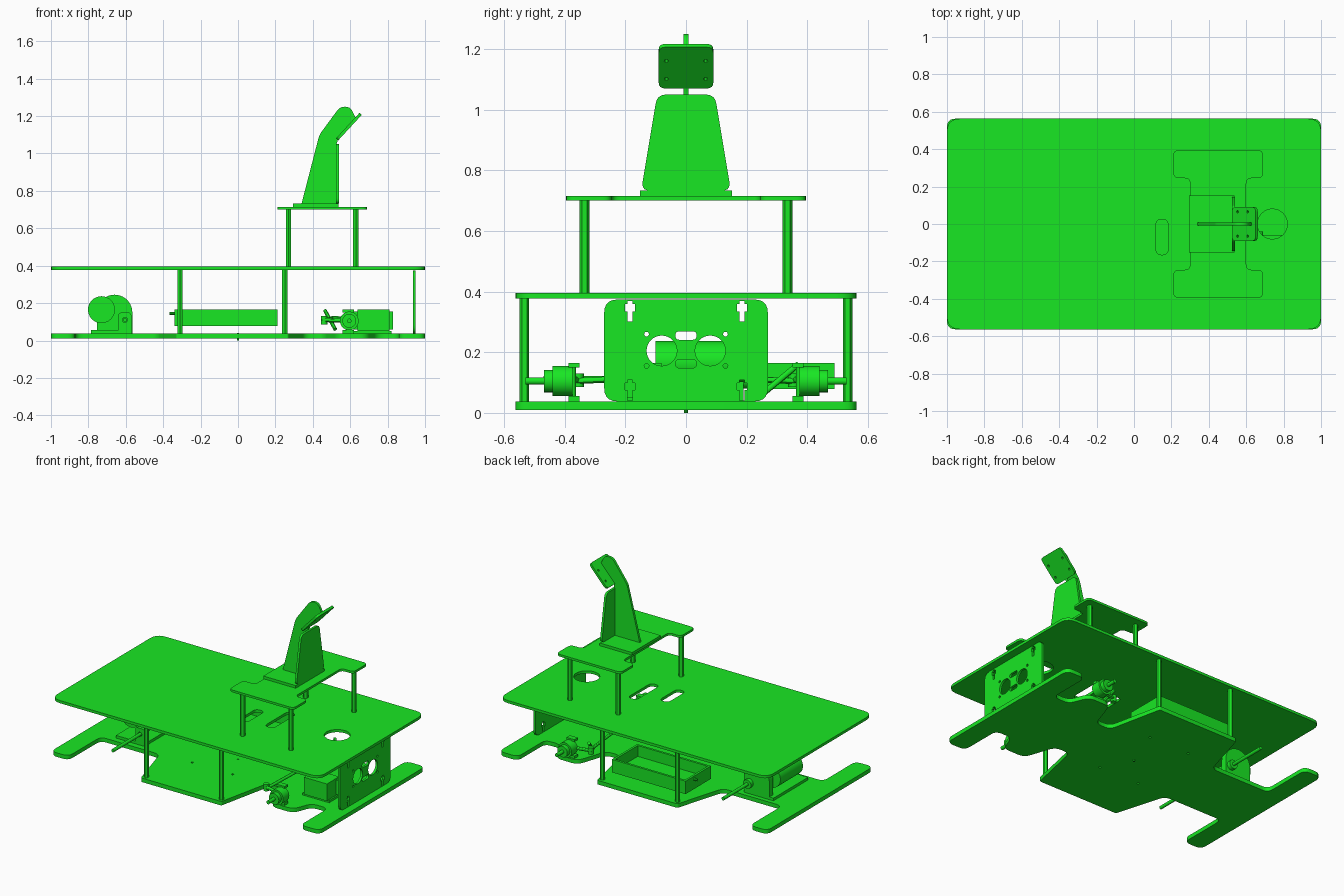
import bpy, bmesh
from math import pi, cos, sin, atan2
from mathutils import Matrix, Vector

if "Cube" in bpy.data.objects:
    bpy.data.objects.remove(bpy.data.objects["Cube"])

green = bpy.data.materials.new("green")
green.diffuse_color = (0.0095, 0.8, 0.0175, 1)
green.use_nodes = True
green.node_tree.nodes["Principled BSDF"].inputs["Base Color"].default_value = green.diffuse_color

# plane frames: profile (u, v) and extrusion axis in world space
XY = Matrix.Identity(4)
YZ = Matrix(((0, 0, 1, 0), (1, 0, 0, 0), (0, 1, 0, 0), (0, 0, 0, 1)))
XZ = Matrix(((1, 0, 0, 0), (0, 0, -1, 0), (0, 1, 0, 0), (0, 0, 0, 1)))


def rounded(pts, r, n=5):
    """Polygon with every corner rounded; a third value overrides the radius."""
    out = []
    for i, p in enumerate(pts):
        c = Vector(p[:2])
        rad = p[2] if len(p) > 2 else r
        a, b = Vector(pts[i - 1][:2]) - c, Vector(pts[(i + 1) % len(pts)][:2]) - c
        rad = min(rad, a.length * .49, b.length * .49)
        if rad <= 0:
            out.append(c)
            continue
        a, b = c + a.normalized() * rad, c + b.normalized() * rad
        out += [a * (1 - t) ** 2 + c * 2 * t * (1 - t) + b * t * t for t in [k / n for k in range(n + 1)]]
    return out


def rect(cu, cv, w, h, r=0.0):
    w, h = w / 2, h / 2
    return rounded([(cu - w, cv - h), (cu + w, cv - h), (cu + w, cv + h), (cu - w, cv + h)], r)


def circle(cu, cv, r, n=32):
    return [(cu + r * cos(2 * pi * k / n), cv + r * sin(2 * pi * k / n)) for k in range(n)]


def finish(name, me):
    bm = bmesh.new()
    bm.from_mesh(me)
    bmesh.ops.remove_doubles(bm, verts=bm.verts, dist=1e-5)
    bmesh.ops.recalc_face_normals(bm, faces=bm.faces)
    bm.to_mesh(me)
    bm.free()
    me.materials.clear()
    me.materials.append(green)
    ob = bpy.data.objects.new(name, me)
    bpy.context.collection.objects.link(ob)
    bpy.context.view_layer.objects.active = ob
    ob.select_set(True)
    bpy.ops.object.shade_smooth_by_angle()
    ob.select_set(False)
    return ob


def plate(name, loops, lo, hi, frame=XY):
    """Flat panel: first loop is the outline, the others are holes."""
    cu = bpy.data.curves.new(name, 'CURVE')
    cu.dimensions, cu.fill_mode, cu.extrude = '2D', 'BOTH', (hi - lo) / 2
    for loop in loops:
        s = cu.splines.new('POLY')
        s.points.add(len(loop) - 1)
        for q, p in zip(s.points, loop):
            q.co = (p[0], p[1], 0, 1)
        s.use_cyclic_u = True
    tmp = bpy.data.objects.new("tmp", cu)
    me = bpy.data.meshes.new_from_object(tmp)
    bpy.data.objects.remove(tmp)
    me.transform(frame @ Matrix.Translation((0, 0, (lo + hi) / 2)))
    return finish(name, me)


def rod(name, a, b, r, n=20):
    a, b = Vector(a), Vector(b)
    bm = bmesh.new()
    m = Matrix.Translation((a + b) / 2) @ (b - a).to_track_quat('Z', 'Y').to_matrix().to_4x4()
    bmesh.ops.create_cone(bm, cap_ends=True, segments=n, radius1=r, radius2=r, depth=(b - a).length, matrix=m)
    me = bpy.data.meshes.new(name)
    bm.to_mesh(me)
    bm.free()
    return finish(name, me)


def box(name, x0, x1, y0, y1, z0, z1):
    return plate(name, [rect((x0 + x1) / 2, (y0 + y1) / 2, x1 - x0, y1 - y0)], z0, z1)


# chassis base plate with wheel wells
half = [(1, .563), (.86, .563), (.86, .27), (.74, .27), (.69, .40), (.53, .40), (.46, .19), (.35, .19),
        (.27, .563, .01), (-.33, .563, .01), (-.43, .22), (-.87, .22), (-.87, .563), (-1, .563)]
outline = half + [(p[0], -p[1], *p[2:]) for p in reversed(half)]
plate("base_plate", [rounded(outline, .045)] +
      [circle(x, y, .008, 10) for x in (.1, -.2) for y in (.27, -.2)], .01, .037)
rod("base_screw", (0, 0, 0), (0, 0, .04), .007, 10)

# upper deck with camera cable slots and round hole
plate("top_deck", [rect(0, 0, 2, 1.126, .07), circle(.74, 0, .08),
                   rect(.15, -.07, .065, .19, .032), rect(.33, -.02, .065, .25, .032)], .378, .396)
for x in (.25, -.31):
    for y in (.533, -.533):
        rod("deck_post", (x, y, .03), (x, y, .385), .016, 6)

# front sensor panel
holes = [circle(.08 * s, .205, .05) for s in (1, -1)]
holes += [circle(.13 * s, z, .008, 10) for s in (1, -1) for z in (.155, .26)]
holes += [rect(0, z, .07, .028, .014) for z in (.255, .162)]
for s in (1, -1):
    for z in (.335, .075):
        c = .185 * s
        holes.append([(c + u, z + v) for u, v in (
            (-.008, -.034), (.008, -.034), (.008, 0), (.016, 0), (.016, .024), (.008, .024), (.008, .034),
            (-.008, .034), (-.008, .024), (-.016, .024), (-.016, 0), (-.008, 0))])
plate("front_panel", [rect(0, .206, .54, .336, .045)] + holes, .935, .95, YZ)

# raised H-shaped platform on four posts
q = [(.69, .395), (.21, .395), (.21, .245), (.30, .245)]
h = [(.60, .245), (.69, .245)] + q
plate("raised_platform", [rounded(h + [(x, -y) for x, y in reversed(h)], .03)], .70, .715)
for x in (.27, .63):
    for y in (.335, -.335):
        rod("platform_post", (x, y, .39), (x, y, .705), .016, 6)

# camera mast: foot, face panel, rib and tilted camera plate
box("mast_foot", .295, .537, -.152, .152, .715, .733)
plate("mast_face", [rounded([(-.148, .733), (.148, .733), (.095, 1.05), (-.095, 1.05)], .03)], .525, .54, YZ)
plate("mast_rib", [rounded([(.34, .733, 0), (.435, 1.10, .02), (.545, 1.25), (.60, 1.25), (.63, 1.19, 0),
                            (.54, 1.095, 0), (.527, 1.05, 0), (.527, .733, 0)], .035)], -.008, .008, XZ)
tilt = plate("camera_plate", [rect(0, 0, .18, .186, .025)] +
             [circle(.065 * s, v, .007, 10) for s in (1, -1) for v in (-.05, .03)], 0, .016, YZ)
tilt.rotation_euler = (0, atan2(.12, .13), 0)
tilt.location = (.587, 0, 1.149)

# battery tray: floor, rim walls and cable stub
box("tray_floor", -.34, .21, .22, .49, .078, .092)
plate("tray_walls", [rect(-.065, .355, .55, .27), rect(-.065, .355, .52, .24)], .078, .165)
rod("tray_cable", (-.365, .4, .145), (-.33, .4, .145), .008, 10)

# rear drive: motor, gear case, bearing bracket, axle
rod("rear_motor", (-.73, -.10, .165), (-.73, .14, .165), .072, 36)
arch = [(-.66 + .095 * cos(a), .15 + .095 * sin(a)) for a in [pi * k / 20 for k in range(21)]]
plate("gear_case", [[(-.755, .035), (-.565, .035)] + arch], -.19, -.15, XZ)
rod("gear_hub", (-.605, .18, .11), (-.605, .215, .11), .03)
plate("bearing_bracket", [rounded([(-.64, .035, 0), (-.57, .035, 0), (-.57, .15), (-.64, .15)], .02),
                          circle(-.605, .11, .014, 16)], .155, .18, XZ)
box("motor_foot", -.785, -.57, -.18, .19, .035, .055)
rod("rear_axle", (-.605, -.47, .11), (-.605, .47, .11), .011)

# steering knuckles, hubs and front axles
for s in (1, -1):
    for z0, z1 in ((.035, .055), (.15, .165)):
        box("knuckle_bracket", .56, .62, .37 * s - .018, .37 * s + .018, z0, z1)
    rod("kingpin", (.59, .375 * s, .04), (.59, .375 * s, .16), .012)
    rod("wheel_hub", (.595, .375 * s, .105), (.595, .44 * s, .105), .05, 28)
    rod("hub_flange", (.595, .43 * s, .105), (.595, .468 * s, .105), .037, 28)
    rod("front_axle", (.595, .46 * s, .105), (.595, .53 * s, .105), .012)
    rod("steering_arm", (.58, .38 * s, .105), (.45, .36 * s, .11), .011, 12)
    rod("tie_rod", (.47, .36 * s, .105), (.50, -.06, .12), .010, 12)
    rod("steering_ball", (.46, .355 * s, .085), (.46, .355 * s, .13), .018, 14)

# steering servo with horn and strut
box("servo_body", .64, .81, -.21, -.08, .05, .165)
box("servo_flange", .61, .83, -.115, -.10, .06, .155)
box("servo_bracket", .62, .82, -.2, -.06, .035, .052)
rod("servo_horn_shaft", (.67, -.09, .11), (.67, -.04, .11), .02)
rod("servo_horn", (.67, -.05, .11), (.50, -.06, .12), .012, 12)
rod("steering_strut", (.52, .25, .06), (.465, .37, .16), .010, 12)
